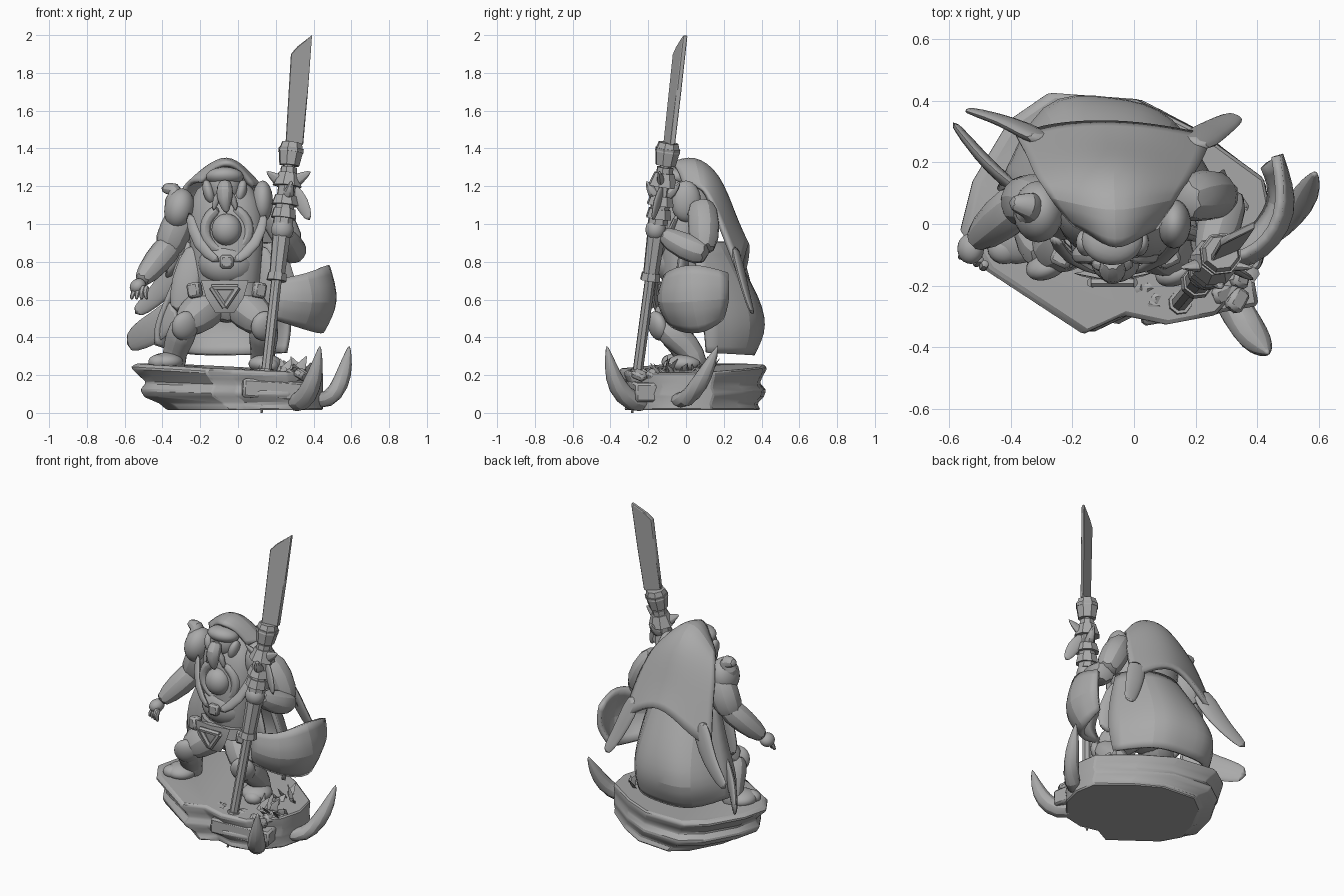
import bpy, bmesh, math, random
from mathutils import Vector, Euler

random.seed(4)
default_cube = bpy.data.objects.get("Cube")
if default_cube:
    bpy.data.objects.remove(default_cube)

stone = bpy.data.materials.new("plain grey")
stone.use_nodes = True
stone.diffuse_color = (0.4, 0.4, 0.4, 1)
stone.node_tree.nodes["Principled BSDF"].inputs["Base Color"].default_value = stone.diffuse_color

def finish(name, bm, subdivisions=0, thickness=0, bevel=0):
    bmesh.ops.recalc_face_normals(bm, faces=bm.faces)
    mesh = bpy.data.meshes.new(name)
    bm.to_mesh(mesh)
    bm.free()
    mesh.materials.append(stone)
    mesh.shade_smooth()
    mesh.set_sharp_from_angle(angle=math.radians(42))
    obj = bpy.data.objects.new(name, mesh)
    bpy.context.collection.objects.link(obj)
    if bevel:
        obj.modifiers.new("Bevel", "BEVEL").width = bevel
    if subdivisions:
        modifier = obj.modifiers.new("Subdivision", "SUBSURF")
        modifier.levels = modifier.render_levels = subdivisions
        modifier.boundary_smooth = "PRESERVE_CORNERS"
    if thickness:
        modifier = obj.modifiers.new("Solidify", "SOLIDIFY")
        modifier.thickness, modifier.offset = thickness, 0

def loft(rings, closed=True):
    bm = bmesh.new()
    rows = [[bm.verts.new(point) for point in ring] for ring in rings]
    count = len(rows[0])
    for low, high in zip(rows, rows[1:]):
        for i in range(count if closed else count - 1):
            j = (i + 1) % count
            bm.faces.new((low[i], low[j], high[j], high[i]))
    if closed:
        bm.faces.new(rows[0])
        bm.faces.new(rows[-1])
    return bm

def tube(name, path, radii, flat=1, sides=8, smooth=1, facing=(.3, 1, .2)):
    """Sweep a round or flattened section along a path; smooth ends are extended."""
    path = [Vector(point) for point in path]
    if smooth:
        path[0] += (path[0] - path[1]).normalized() * radii[0] * .4
        path[-1] += (path[-1] - path[-2]).normalized() * radii[-1] * .4
    rings = []
    for i, point in enumerate(path):
        along = path[min(i + 1, len(path) - 1)] - path[max(i - 1, 0)]
        side = along.cross(Vector(facing)).normalized()
        front = side.cross(along).normalized() * flat
        radius = radii[i] * (1 + .07 * smooth)
        angles = [math.tau * k / sides for k in range(sides)]
        rings.append([point + radius * (side * math.cos(a) + front * math.sin(a)) for a in angles])
    finish(name, loft(rings), smooth)

def shape(name, centre, size, turn=(0, 0, 0), box=False):
    """Ellipsoid or bevelled block, given by half sizes."""
    bm = bmesh.new()
    if box:
        bmesh.ops.create_cube(bm, size=2)
    else:
        bmesh.ops.create_icosphere(bm, subdivisions=3, radius=1)
    rotation = Euler([math.radians(a) for a in turn]).to_matrix()
    for vert in bm.verts:
        vert.co = rotation @ (vert.co * Vector(size)) + Vector(centre)
    finish(name, bm, bevel=.012 * box)

# Layered rock base with a jagged, undercut rim
outline = [(-.57, -.02), (-.49, -.15), (-.17, -.36), (-.04, -.3), (.1, -.33), (.26, -.3), (.41, -.14),
           (.45, 0), (.42, .15), (.2, .31), (0, .41), (-.28, .43), (-.41, .34), (-.53, .14)]
levels = ((.015, .81, .92), (.05, .85, .88), (.085, .93, .96), (.11, .95, .99),
          (.145, .92, .91), (.18, .96, .95), (.215, 1, 1), (.235, .97, .97))
finish("rock_base", loft([[(.45 - (.45 - x) * wide, y * deep, height - height * .2 * (x - y * .4) * (height > .1))
                           for x, y in outline] for height, wide, deep in levels]), bevel=.008)
shape("front_ledge", (.2, -.21, .12), (.19, .09, .05), (0, 4, 10), box=True)
for i in range(12):
    shape("rubble", (random.uniform(.0, .38), random.uniform(-.26, -.1), .2),
          (.04, .03, .022), (random.random() * 40, 20, random.random() * 90), box=True)

# Curved horns rising from the edge of the base
tube("front_base_horn", [(.28, -.2, .06), (.34, -.29, .05), (.39, -.37, .14), (.42, -.4, .25), (.435, -.42, .36)],
     [.05, .06, .055, .035, .004])
tube("side_base_horn", [(.4, -.06, .07), (.48, 0, .06), (.545, .07, .15), (.575, .13, .26), (.59, .17, .36)],
     [.04, .052, .052, .035, .004])

# Spiky plants
for i in range(22):
    root = Vector((.3 + random.uniform(-.07, .08), random.uniform(-.18, .12), .19))
    tip = root + Vector((math.cos(i * 2.4) * .06, math.sin(i * 2.4) * .07, random.uniform(.05, .11)))
    tube("plant_leaf", [root, (root + tip) / 2, tip], [.015, .028, .003], flat=.3, sides=4, smooth=0)

# Legs, boots and knee guards
for side, hip, knee, ankle, toe in (
        ("right", (-.13, .02, .59), (-.28, -.1, .47), (-.34, .01, .31), (-.42, -.08, .27)),
        ("left", (0, .02, .59), (.14, -.12, .47), (.13, .05, .31), (.16, -.07, .25))):
    hip, knee, ankle, toe = map(Vector, (hip, knee, ankle, toe))
    tube(side + "_thigh", [hip, hip.lerp(knee, .5), knee], [.11, .115, .08])
    tube(side + "_shin", [knee, knee.lerp(ankle, .45), ankle, ankle - Vector((0, 0, .06))], [.075, .085, .06, .075])
    shape(side + "_knee_guard", knee + Vector((0, -.03, -.01)), (.075, .045, .08), (15, 0, 25))
    shape(side + "_boot", ankle.lerp(toe, .5) - Vector((0, 0, .02)), (.09, .095, .05))
    shape(side + "_toe_cap", toe, (.055, .05, .04))

# Body, straps and belt
tube("torso", [(-.06, .03, .52), (-.06, .02, .62), (-.06, 0, .78), (-.06, .02, .97), (-.07, .04, 1.12), (-.07, .03, 1.22)],
     [.13, .17, .185, .2, .2, .1], flat=.72, sides=12)
shape("belly", (-.06, -.05, .79), (.15, .11, .12))
shape("chest_orb", (-.06, -.12, .97), (.08, .07, .085))
tube("chest_collar", [(-.06 + .12 * math.cos(a / 2), -.1, .97 + .12 * math.sin(a / 2)) for a in range(4, 16)],
     [.03] * 12, facing=(0, 1, 0))
for sign in (-1, 1):
    tube("chest_strap", [(-.06 + sign * .2, -.04, 1.06), (-.06 + sign * .16, -.12, .88), (-.06 + sign * .04, -.16, .8)],
         [.03, .035, .025], flat=.5)
    tube("side_skirt", [(-.06 + sign * .16, .0, .88), (-.06 + sign * .22, -.03, .7), (-.06 + sign * .25, -.02, .54)],
         [.06, .085, .06], flat=.35)
    shape("belt_pouch", (-.06 + sign * .17, -.11, .65), (.035, .03, .04), (0, sign * 10, sign * 25), box=True)
    shape("cheek_guard", (-.07 + sign * .085, -.06, 1.17), (.03, .045, .065), (0, sign * 15, 0))
    tube("moustache", [(-.07, -.14, 1.19), (-.07 + sign * .05, -.13, 1.13), (-.07 + sign * .06, -.13, 1.07)], [.02, .025, .006])
shape("strap_buckle", (-.06, -.16, .8), (.035, .02, .035), box=True)
tube("belt", [(-.06, 0, .62), (-.06, 0, .69)], [.2, .195], flat=.75, sides=16, smooth=0)
tube("buckle_plate", [(-.07, -.16, .7), (-.07, -.17, .61), (-.07, -.15, .53)], [.125, .1, .05],
     flat=.2, sides=4, smooth=0, facing=(0, 1, 0))
corners = [(-.14, -.19, .665), (.0, -.19, .665), (-.07, -.185, .56)]
for start, end in zip(corners, corners[1:] + corners[:1]):
    tube("buckle_bar", [start, end], [.016, .016], sides=6, smooth=0)

# Head, helmet brow and long braided beard
shape("head", (-.07, -.03, 1.2), (.09, .09, .1))
shape("helmet_brow", (-.07, -.05, 1.25), (.1, .085, .05), (-12, 0, 0))
tube("beard", [(-.07, -.12, 1.22), (-.07, -.155, 1.17), (-.07, -.16, 1.11), (-.06, -.155, 1.06)], [.035, .05, .035, .012])

# Shoulder armour with a curled trophy on the right shoulder
shape("right_pauldron", (-.31, .04, 1.08), (.08, .1, .11), (0, 12, 0))
shape("left_pauldron", (.13, .0, 1.12), (.055, .08, .11))
tube("shoulder_trophy", [(-.27, .04, 1.02), (-.34, .03, 1.04), (-.34, .05, 1.15), (-.33, .06, 1.19), (-.4, .07, 1.19)],
     [.04, .06, .055, .045, .025])

# Right arm reaching outward with spread fingers, left arm bent up to the polearm
tube("right_upper_arm", [(-.28, .06, 1.08), (-.33, .08, .97), (-.37, .07, .87)], [.085, .095, .085])
tube("right_forearm", [(-.35, .08, .9), (-.43, .02, .8), (-.52, -.06, .69)], [.08, .08, .045])
shape("right_palm", (-.53, -.08, .67), (.045, .05, .04), (0, -35, 0))
for i in range(4):
    tube("right_finger", [(-.53 + i * .016, -.08 - i * .016, .67), (-.555 + i * .02, -.1 - i * .014, .64),
                          (-.565 + i * .028, -.11 - i * .01, .6)], [.019, .017, .01], sides=6)
tube("left_upper_arm", [(.16, .08, 1.1), (.23, .1, 1.0), (.29, .09, .86)], [.08, .09, .075])
tube("left_forearm", [(.3, .1, .85), (.28, 0, .87), (.24, -.13, .95)], [.075, .08, .05])
shape("left_fist", (.235, -.16, .97), (.06, .055, .06))

def pole_point(height, dx=0, dy=0):
    return Vector((.125 + .112 * height + dx, -.285 + .135 * height + dy, height))

# Polearm with wrapped grip, collar and spiked guard
for name, low, high, wide, narrow in (
        ("spike", 0, .2, .006, .02), ("shaft", .19, 1.35, .028, .03), ("foot_ring", .2, .23, .042, .038),
        ("lower_ring", .7, .74, .055, .05), ("grip", .74, .94, .043, .05), ("neck", 1.0, 1.3, .055, .045),
        ("wrap", 1.03, 1.08, .07, .06), ("wrap", 1.1, 1.15, .075, .06), ("wrap", 1.2, 1.27, .08, .055),
        ("socket", 1.31, 1.4, .055, .07), ("collar", 1.38, 1.43, .07, .055)):
    tube("pole_" + name, [pole_point(low), pole_point(high)], [wide, narrow], smooth=0)
for sign in (-1, 1):
    tube("pole_side_spike", [pole_point(1.2), pole_point(1.24, sign * .06, -.02), pole_point(1.28, sign * .12, -.03)],
         [.045, .04, .004], flat=.6, sides=6)
    tube("pole_front_spike", [pole_point(1.13), pole_point(1.17, .02, sign * .06), pole_point(1.23, .02, sign * .09)],
         [.04, .035, .004], sides=6)
tube("pole_feather", [pole_point(1.2, .03), pole_point(1.11, .09, -.02), pole_point(1.02, .14, -.03)], [.025, .05, .015], flat=.35)

# Single-edged blade, swept back and slightly turned
edge = ((.25, 1.4), (.265, 1.65), (.28, 1.9), (.315, 1.94), (.392, 2), (.37, 1.7), (.345, 1.42))
finish("blade", loft([[(x, -.09 + (z - 1.4) * .08 + (x - .3) * .42 + depth, z) for x, z in edge]
                      for depth in (-.013, .013)]), bevel=.004)

# Hooded cape, narrow at the brow, ending in two tails
finish("hooded_cape", loft([
    [(-.19, .0, 1.22), (-.13, -.03, 1.29), (-.06, -.09, 1.33), (.01, -.04, 1.29), (.07, -.01, 1.2)],
    [(-.27, .09, 1.23), (-.17, .06, 1.32), (-.06, .03, 1.38), (.04, .06, 1.31), (.13, .09, 1.2)],
    [(-.32, .15, 1.11), (-.2, .16, 1.23), (-.07, .18, 1.29), (.07, .16, 1.21), (.18, .14, 1.09)],
    [(-.34, .21, .95), (-.22, .24, 1.02), (-.06, .26, 1.05), (.09, .24, 1.0), (.22, .2, .95)],
    [(-.38, .28, .72), (-.27, .32, .76), (-.07, .33, .92), (.1, .31, .86), (.25, .28, .74)]], closed=False), 2, .025)
tube("right_cape_tail", [(-.29, .27, .84), (-.36, .31, .7), (-.45, .345, .6), (-.54, .37, .53)], [.08, .07, .05, .035], flat=.35)
tube("left_cape_tail", [(.19, .26, .87), (.25, .3, .7), (.3, .33, .59), (.33, .35, .53)], [.07, .055, .045, .03], flat=.35)

# Long lower cloak, its trailing corner and the windblown side flap
finish("lower_cloak", loft([
    [(-.26, .04, .9), (-.21, .18, .9), (-.06, .22, .9), (.09, .18, .9), (.17, .04, .9)],
    [(-.35, .08, .65), (-.27, .35, .65), (-.07, .37, .65), (.11, .33, .65), (.25, .07, .65)],
    [(-.44, .1, .46), (-.32, .46, .46), (-.08, .42, .46), (.13, .39, .46), (.28, .1, .46)],
    [(-.43, .12, .36), (-.28, .36, .31), (-.07, .35, .31), (.12, .33, .31), (.25, .11, .32)]], closed=False), 2, .025)
tube("cloak_corner", [(-.34, .08, .55), (-.42, .14, .46), (-.5, .22, .42), (-.58, .32, .37)], [.07, .09, .085, .055],
     flat=.25, facing=(.7, .7, 0))
finish("windblown_flap", loft([
    [(.19, -.1, .7), (.37, -.12, .73), (.49, .02, .8), (.46, .22, .74)],
    [(.2, -.15, .6), (.41, -.17, .58), (.57, .03, .58), (.48, .23, .6)],
    [(.19, -.1, .5), (.35, -.07, .45), (.47, .08, .41), (.42, .19, .5)]], closed=False), 2, .03)
